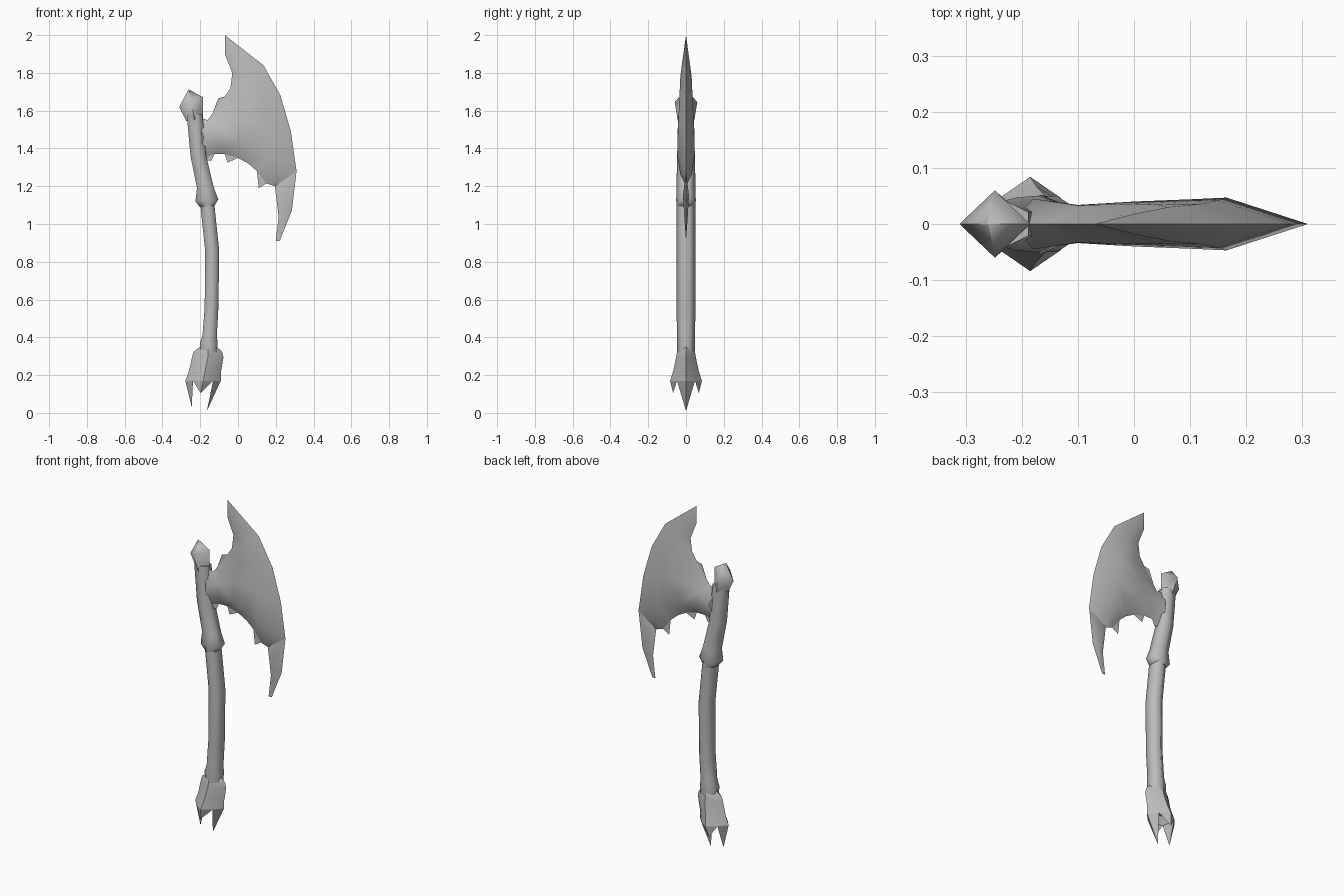
import bpy, bmesh, math
from mathutils import Vector
from mathutils.geometry import delaunay_2d_cdt

cube = bpy.data.objects.get("Cube")
if cube:
    bpy.data.objects.remove(cube)

grey = bpy.data.materials.new("plain grey")
grey.use_nodes = True
grey.diffuse_color = (0.5, 0.5, 0.5, 1)
grey.node_tree.nodes["Principled BSDF"].inputs["Base Color"].default_value = grey.diffuse_color


def finish(name, bm, angle):
    bmesh.ops.recalc_face_normals(bm, faces=bm.faces)
    mesh = bpy.data.meshes.new(name)
    bm.to_mesh(mesh)
    bm.free()
    mesh.materials.append(grey)
    obj = bpy.data.objects.new(name, mesh)
    bpy.context.collection.objects.link(obj)
    bpy.ops.object.select_all(action='DESELECT')
    obj.select_set(True)
    bpy.context.view_layer.objects.active = obj
    bpy.ops.object.shade_smooth_by_angle(angle=math.radians(angle))
    return obj


def bridge(bm, a, b):
    n = len(a)
    for i in range(n):
        bm.faces.new((a[i], a[(i + 1) % n], b[(i + 1) % n], b[i]))


def loft(name, rings, sides, angle=70, cap=True):
    """Rings are (centre x, z, x radius, y radius, slope along x)."""
    bm = bmesh.new()
    loops = []
    for cx, z, rx, ry, slope in rings:
        loop = []
        for i in range(sides):
            a = math.pi / 2 + math.tau * i / sides
            dx = rx * math.cos(a)
            loop.append(bm.verts.new((cx + dx, ry * math.sin(a), z + slope * dx)))
        loops.append(loop)
    for a, b in zip(loops, loops[1:]):
        bridge(bm, a, b)
    if cap:
        bm.faces.new(loops[0])
        bm.faces.new(loops[-1])
    return finish(name, bm, angle)


# Curved lower shaft with the small band above the ferrule
loft("shaft", [
    (-.155, .32, .05, .046, 0), (-.155, .37, .054, .048, 0), (-.15, .41, .044, .048, 0),
    (-.14, .56, .042, .05, 0), (-.137, .86, .043, .05, 0), (-.165, 1.13, .043, .05, 0)], 6)

# Thicker upper sleeve that flares into a collar
loft("sleeve", [
    (-.165, 1.09, .043, .05, 0), (-.165, 1.125, .07, .052, .1), (-.172, 1.19, .052, .05, 0),
    (-.19, 1.27, .05, .049, 0), (-.21, 1.36, .048, .047, 0), (-.23, 1.58, .048, .042, 0)], 6)

# Diamond-shaped knob
loft("knob", [
    (-.23, 1.55, .044, .044, .1), (-.248, 1.645, .063, .06, .4), (-.26, 1.712, .002, .002, 0)], 4)

# Ferrule with four claws around an open end
bm = bmesh.new()
loops = []
for cx, z, rx, ry in [(-.155, .35, .045, .045), (-.16, .325, .075, .047), (-.16, .295, .083, .052),
                      (-.175, .22, .085, .068), (-.185, .17, .094, .084)]:
    loop = []
    for i in range(8):
        a = math.tau * i / 8
        f = .8 if i % 2 else 1
        loop.append(bm.verts.new((cx + f * rx * math.cos(a), f * ry * math.sin(a), z)))
    loops.append(loop)
for a, b in zip(loops, loops[1:]):
    bridge(bm, a, b)
rim = loops[-1]
tips = {0: (-.165, 0, .01), 2: (-.198, .068, .105), 4: (-.245, 0, .03), 6: (-.198, -.068, .105)}
for i, co in tips.items():
    tip = bm.verts.new(co)
    bm.faces.new((rim[i - 1], rim[i], tip))
    bm.faces.new((rim[i], rim[(i + 1) % 8], tip))
    # Inner side of the claw
    root = bm.verts.new(rim[i].co.lerp(Vector((-.18, 0, .2)), .25))
    bm.faces.new((rim[i - 1], tip, root))
    bm.faces.new((rim[(i + 1) % 8], root, tip))
# Recessed floor inside the claws
floor = [bm.verts.new(v.co.lerp(Vector((-.18, 0, .26)), .45)) for v in rim]
bridge(bm, rim, floor)
bm.faces.new(floor)
finish("ferrule", bm, 50)

# Blade: sharp outline on the middle plane, swelling to a ridge on both sides
outline = [
    (-.07, 2), (.135, 1.84), (.225, 1.68), (.28, 1.49), (.31, 1.28), (.285, 1.07), (.22, .91), (.2, .91),
    (.215, 1.04), (.195, 1.2), (.15, 1.215), (.11, 1.19), (.1, 1.28), (.055, 1.32), (0, 1.35), (-.055, 1.325),
    (-.07, 1.37), (-.125, 1.37), (-.14, 1.335), (-.21, 1.34), (-.22, 1.57), (-.16, 1.55), (-.135, 1.585),
    (-.105, 1.665), (-.07, 1.675), (-.04, 1.72), (-.03, 1.8), (-.07, 1.9)]
ridge = [
    (-.18, 1.46, .045), (-.1, 1.51, .033), (-.1, 1.42, .034), (0, 1.55, .036), (0, 1.43, .04),
    (.1, 1.4, .044), (.165, 1.37, .047), (.19, 1.26, .03), (.23, 1.15, .016), (.245, 1.05, .01),
    (.15, 1.52, .042), (.12, 1.65, .036), (.04, 1.66, .035), (.06, 1.78, .03), (0, 1.87, .018)]
points = [Vector(p) for p in outline] + [Vector(p[:2]) for p in ridge]
n = len(outline)
edges = [(i, (i + 1) % n) for i in range(n)]
pts, _, tris, origin, _, _ = delaunay_2d_cdt(points, edges, [], 1, 1e-5)
swell = [0 if o[0] < n else ridge[o[0] - n][2] for o in origin]
bm = bmesh.new()
front = [bm.verts.new((p.x, -s, p.y)) for p, s in zip(pts, swell)]
back = [bm.verts.new((p.x, s, p.y)) if s else v for p, s, v in zip(pts, swell, front)]
for t in tris:
    bm.faces.new([front[i] for i in t])
    if any(swell[i] for i in t):
        bm.faces.new([back[i] for i in reversed(t)])
finish("blade", bm, 40)
